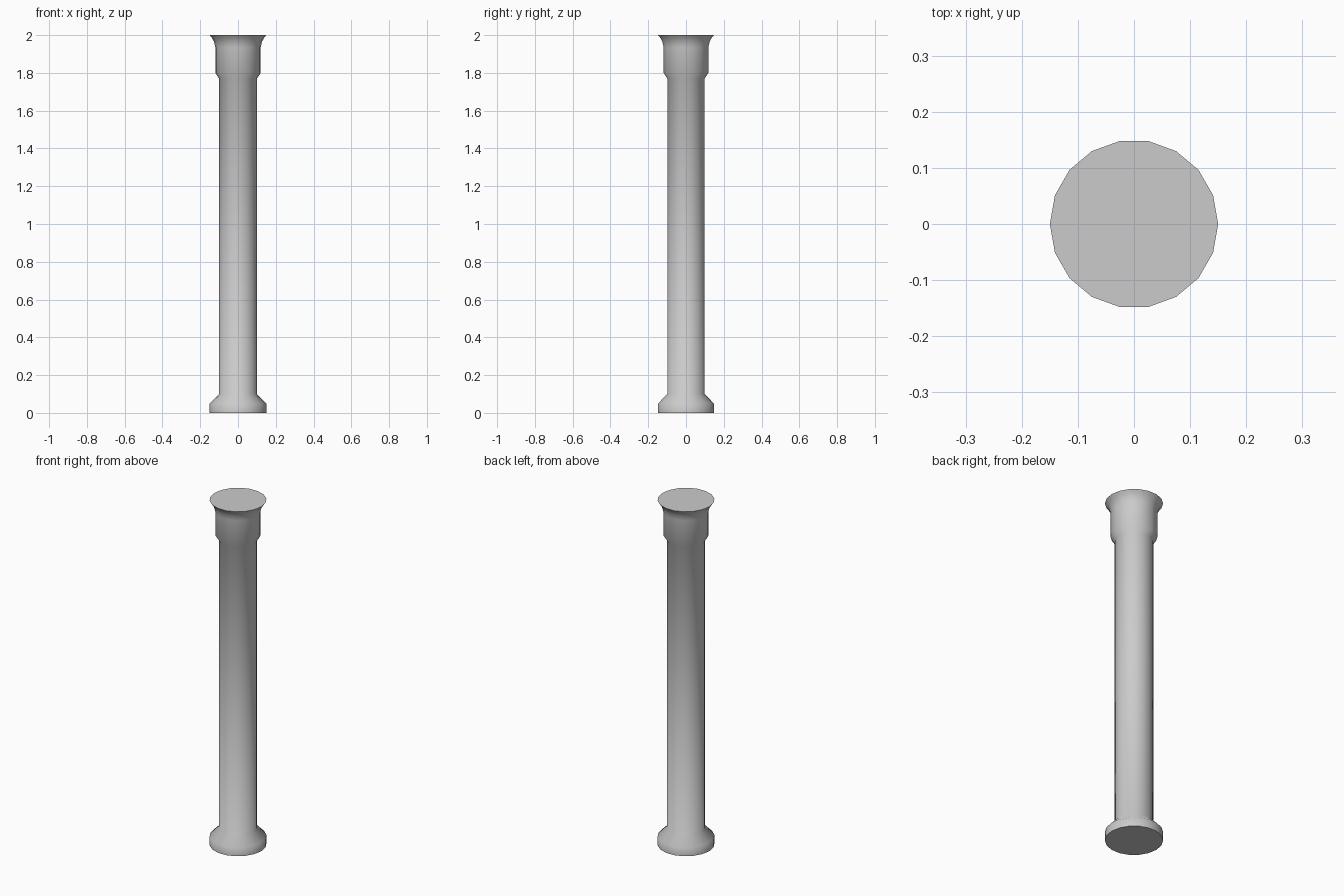
import bpy, bmesh, math

if "Cube" in bpy.data.objects:
    bpy.data.objects.remove(bpy.data.objects["Cube"])

SIDES = 18

# Column outline as (radius, height): foot, shaft, collar, flared rim
profile = [
    (0.15, 0.0), (0.15, 0.05), (0.10, 0.10),
    (0.10, 1.77), (0.12, 1.80), (0.12, 1.935),
    (0.127, 1.965), (0.138, 1.985), (0.15, 2.0),
]


def lathe(name, points):
    bm = bmesh.new()
    rings = [[bm.verts.new((r * math.cos(math.tau * i / SIDES),
                            r * math.sin(math.tau * i / SIDES), z))
              for i in range(SIDES)] for r, z in points]
    for low, high in zip(rings, rings[1:]):
        for i in range(SIDES):
            j = (i + 1) % SIDES
            bm.faces.new((low[i], low[j], high[j], high[i]))
    # Flat end caps
    bm.faces.new(rings[0][::-1])
    bm.faces.new(rings[-1])
    mesh = bpy.data.meshes.new(name)
    bm.to_mesh(mesh)
    bm.free()
    obj = bpy.data.objects.new(name, mesh)
    bpy.context.collection.objects.link(obj)
    return obj


column = lathe("column", profile)

# Smooth sides, crisp cap edges
bpy.context.view_layer.objects.active = column
column.select_set(True)
bpy.ops.object.shade_smooth_by_angle(angle=math.radians(60))
